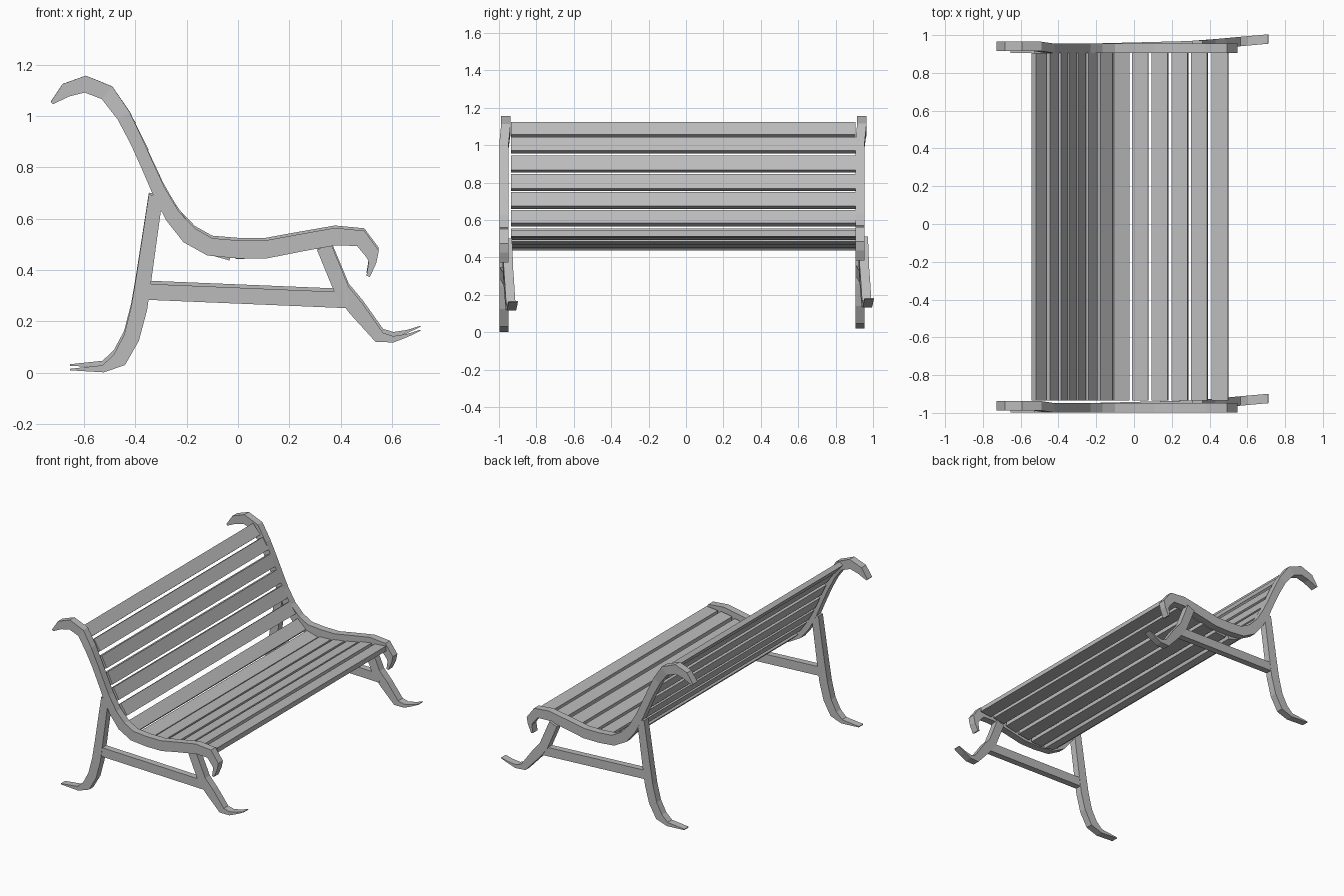
import bpy
import bmesh
from mathutils import Vector

cube = bpy.data.objects.get("Cube")
if cube:
    bpy.data.objects.remove(cube, do_unlink=True)

grey = bpy.data.materials.new("grey paint")
grey.use_nodes = True
colour = (0.5, 0.5, 0.5, 1)
grey.diffuse_color = colour
grey.node_tree.nodes["Principled BSDF"].inputs["Base Color"].default_value = colour


def tangent(points, i):
    """Direction of a path at one of its points."""
    return (points[min(i + 1, len(points) - 1)] - points[max(i - 1, 0)]).normalized()


def sweep(name, path, y_mid, depth, place=lambda p: p):
    """Flat bar following a path of (x, z, width), with its depth along y."""
    bm = bmesh.new()
    centres = [Vector((x, 0, z)) for x, z, _ in path]
    rings = []
    for i, (centre, (_, _, width)) in enumerate(zip(centres, path)):
        t = tangent(centres, i)
        normal = Vector((-t.z, 0, t.x)) * width / 2
        side = Vector((0, depth / 2, 0))
        base = centre + Vector((0, y_mid, 0))
        corners = (base + normal + side, base + normal - side,
                   base - normal - side, base - normal + side)
        rings.append([bm.verts.new(place(c)) for c in corners])
    for a, b in zip(rings, rings[1:]):
        for k in range(4):
            n = (k + 1) % 4
            bm.faces.new((a[k], a[n], b[n], b[k]))
    bm.faces.new(rings[0])
    bm.faces.new(rings[-1])
    bmesh.ops.recalc_face_normals(bm, faces=bm.faces)
    mesh = bpy.data.meshes.new(name)
    bm.to_mesh(mesh)
    bm.free()
    mesh.materials.append(grey)
    obj = bpy.data.objects.new(name, mesh)
    bpy.context.collection.objects.link(obj)
    return obj


# Side frame paths: x, z, width
rail = [(-.725, 1.05, .012), (-.67, 1.1, .055), (-.595, 1.124, .066),
        (-.51, 1.09, .064), (-.445, 1, .055), (-.395, .9, .05),
        (-.35, .8, .05), (-.31, .71, .053), (-.255, .61, .06),
        (-.19, .535, .07), (-.11, .49, .07), (0, .48, .07), (.11, .48, .07),
        (.24, .505, .068), (.38, .53, .068), (.478, .523, .066),
        (.524, .463, .055), (.524, .43, .03), (.507, .375, .014)]
rear_leg = [(-.32, .69, .055), (-.365, .38, .06), (-.385, .25, .063),
            (-.415, .135, .062), (-.462, .05, .06), (-.525, .015, .028),
            (-.655, .012, .006)]
front_leg = [(.335, .49, .06), (.405, .32, .06), (.46, .25, .063),
             (.55, .138, .046), (.605, .13, .025), (.66, .145, .012),
             (.71, .165, .004)]
stretcher = [(-.36, .315, .062), (.43, .282, .062)]


def lean(p):
    """Front feet splay along y."""
    return p + Vector((0, .015 + max(0, p.x - .33) * .09, 0))


def raise_low(p):
    """The left frame stands slightly higher at its base."""
    return p + Vector((0, 0, .018 * (1 - p.z / 1.16)))


def curl(p):
    """Upper scroll swings slightly along y."""
    return p + Vector((0, .01 if p.z > 1.04 else 0, 0))


for side, y in (("right", -.973), ("left", .93)):
    lift = raise_low if side == "left" else (lambda p: p)
    sweep(side + "_rail", rail, y, .05, lambda p: lift(curl(p)))
    sweep(side + "_rear_leg", rear_leg, y, .048, lift)
    sweep(side + "_front_leg", front_leg, y, .05, lambda p: lift(lean(p)))
    sweep(side + "_stretcher", stretcher, y, .044,
          lambda p: lift(p + Vector((0, .02 * (p.x > 0), 0))))

# Slats from the top of the back down to the front of the seat
slats = [(-.503, 1.08), (-.435, 1), (-.382, .9), (-.337, .8), (-.29, .705),
         (-.23, .61), (-.157, .515), (-.07, .464), (.033, .46), (.138, .473),
         (.243, .492), (.347, .515), (.455, .525)]
centres = [Vector((x, 0, z)) for x, z in slats]
for i, c in enumerate(centres):
    t = tangent(centres, i)
    ends = [c - t * .043, c + t * .043]
    part = "back_slat_" if c.z > .55 else "seat_slat_"
    sweep(part + str(i + 1), [(e.x, e.z, .032) for e in ends], -.015, 1.84)
